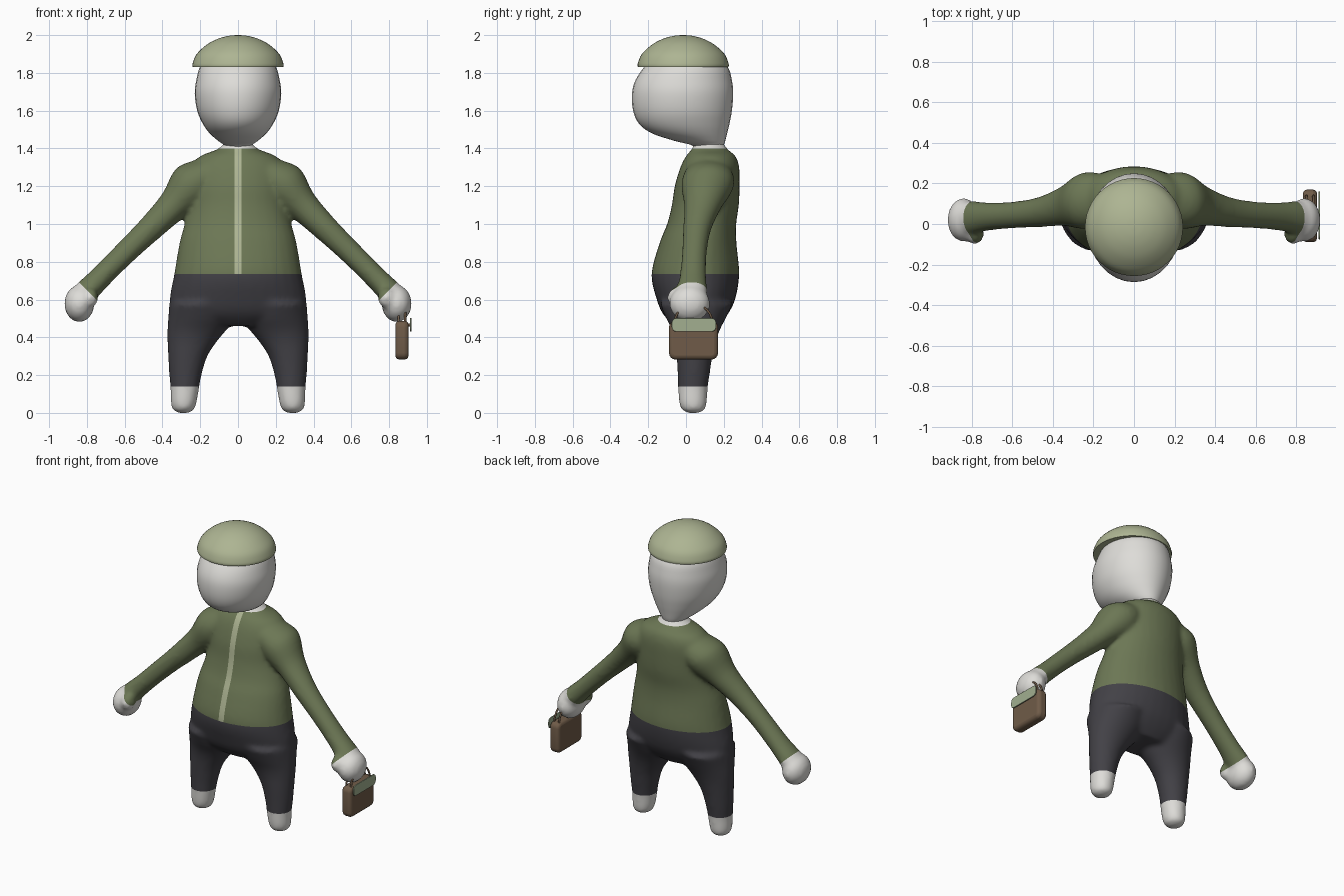
import bpy, bmesh, math
from mathutils import Vector, Matrix

cube = bpy.data.objects.get("Cube")
if cube:
    bpy.data.objects.remove(cube)


def material(name, *rgb):
    mat = bpy.data.materials.new(name)
    mat.use_nodes = True
    colour = (*rgb, 1)
    mat.diffuse_color = colour
    mat.node_tree.nodes["Principled BSDF"].inputs["Base Color"].default_value = colour
    return mat


JACKET = material("olive jacket", .15, .185, .09)
TROUSERS = material("charcoal trousers", .055, .053, .062)
SKIN = material("pale skin", .73, .72, .69)
SAGE = material("sage cloth", .42, .46, .29)
LEATHER = material("brown leather", .16, .105, .065)
FLAP = material("bag flap green", .36, .43, .28)


def add_object(name, mesh, *mats):
    obj = bpy.data.objects.new(name, mesh)
    bpy.context.collection.objects.link(obj)
    for mat in mats:
        mesh.materials.append(mat)
    return obj


def finish(name, bm, *mats):
    bmesh.ops.recalc_face_normals(bm, faces=bm.faces)
    for face in bm.faces:
        face.smooth = True
    mesh = bpy.data.meshes.new(name)
    bm.to_mesh(mesh)
    bm.free()
    return add_object(name, mesh, *mats)


def resample(rows, steps=4):
    """Smooth a list of rows with a spline through every row."""
    pts = [Vector(r) for r in rows]
    out = []
    for i in range(len(pts) - 1):
        a, b = pts[max(i - 1, 0)], pts[i]
        c, d = pts[i + 1], pts[min(i + 2, len(pts) - 1)]
        for s in range(steps):
            t = s / steps
            out.append(b + (c - a) * (t / 2)
                       + (a * 2 - b * 5 + c * 4 - d) * (t * t / 2)
                       + (b * 3 - a - c * 3 + d) * (t ** 3 / 2))
    return out + [pts[-1]]


def loft(bm, rows, tilt=0, sides=32):
    """Rows are centre x, y, z, half width, half depth."""
    across = Vector((math.cos(tilt), 0, math.sin(tilt)))
    rings = []
    for x, y, z, wide, deep in resample(rows):
        ring = []
        for k in range(sides):
            a = math.tau * k / sides
            offset = across * wide * math.cos(a) + Vector((0, deep * math.sin(a), 0))
            ring.append(bm.verts.new(Vector((x, y, z)) + offset))
        rings.append(ring)
    for low, high in zip(rings, rings[1:]):
        for k in range(sides):
            n = (k + 1) % sides
            bm.faces.new((low[k], low[n], high[n], high[k]))
    bm.faces.new(rings[0][::-1])
    bm.faces.new(rings[-1])


def upright(bm, rows):
    """Rows are height, x limits, y limits."""
    loft(bm, [((a + b) / 2, (c + d) / 2, z, (b - a) / 2, (d - c) / 2)
              for z, a, b, c, d in rows])


def ball(bm, centre, size):
    place = Matrix.Translation(centre) @ Matrix.Diagonal((*size, 1))
    bmesh.ops.create_uvsphere(bm, u_segments=24, v_segments=16, radius=1, matrix=place)


# Body: torso, legs, arms and hands fused into one skin
bm = bmesh.new()
torso = [(.46, .2, -.06, .17), (.52, .34, -.12, .22), (.6, .362, -.155, .26),
         (.735, .338, -.183, .282), (.9, .31, -.14, .267), (1.0, .283, -.1, .266),
         (1.1, .262, -.075, .28), (1.2, .26, -.06, .284), (1.3, .25, -.03, .282),
         (1.36, .2, 0, .262), (1.395, .11, .03, .22), (1.43, .07, .045, .2)]
upright(bm, [(z, -w, w, front, back) for z, w, front, back in torso])

leg = [(.58, .02, .363, -.14, .25), (.5, .02, .37, -.105, .21), (.44, .06, .374, -.075, .18),
       (.38, .11, .374, -.058, .158), (.3, .162, .37, -.05, .14), (.2, .193, .364, -.044, .125),
       (.13, .206, .358, -.042, .115), (.05, .22, .355, -.036, .11),
       (.015, .235, .344, -.02, .098), (0, .262, .318, .01, .07)]
arm = [(.14, .12, 1.28, .09, .12), (.24, .115, 1.21, .122, .14), (.34, .09, 1.1, .086, .1),
       (.46, .06, .98, .07, .075), (.59, .045, .855, .062, .066), (.72, .037, .725, .06, .07),
       (.8, .03, .645, .064, .083), (.835, .025, .61, .06, .08)]
for side in (-1, 1):
    upright(bm, [(z, *sorted((side * a, side * b)), c, d) for z, a, b, c, d in leg])
    loft(bm, [(side * x, *rest) for x, *rest in arm], tilt=side * math.pi / 4)
    ball(bm, (side * .84, .02, .578), (.08, .108, .098))
    ball(bm, (side * .785, -.05, .61), (.045, .05, .055))
skin = finish("body_base", bm)
remesh = skin.modifiers.new("Fuse", "REMESH")
remesh.mode = "VOXEL"
remesh.voxel_size = .014
relax = skin.modifiers.new("Relax", "SMOOTH")
relax.factor = .5
relax.iterations = 8
graph = bpy.context.evaluated_depsgraph_get()
bm = bmesh.new()
bm.from_mesh(bpy.data.meshes.new_from_object(skin.evaluated_get(graph)))
bpy.data.objects.remove(skin)

# Clothing edges: cut the skin, then colour the pieces
WAIST, ANKLE, COLLAR, CUFF, ZIP = .735, .14, 1.4, .15, .019
cuts = [((0, 0, h), (0, 0, 1)) for h in (WAIST, ANKLE, COLLAR)]
for side in (-1, 1):
    cuts.append(((side * ZIP, 0, 0), (1, 0, 0)))
    cuts.append(((side * CUFF, 0, 0), (side, 0, -1)))
for point, normal in cuts:
    bmesh.ops.bisect_plane(bm, geom=bm.verts[:] + bm.edges[:] + bm.faces[:],
                           dist=.0005, plane_co=point, plane_no=normal)
bm.normal_update()
for face in bm.faces:
    x, y, z = face.calc_center_median()
    hand = abs(x) > .6 and abs(x) - z > CUFF
    if hand or z < ANKLE or z > COLLAR:
        face.material_index = 2
    elif z < WAIST and abs(x) < .5:
        face.material_index = 1
    elif abs(x) < ZIP and y < .1 and face.normal.y < 0:
        face.material_index = 3
finish("body", bm, JACKET, TROUSERS, SKIN, SAGE)

# Head
bm = bmesh.new()
head = [(1.38, .07, .045, .195), (1.415, .073, .035, .2), (1.44, .105, -.06, .208),
        (1.48, .15, -.18, .218), (1.53, .186, -.248, .23), (1.6, .216, -.28, .243),
        (1.69, .229, -.286, .25), (1.76, .221, -.268, .243), (1.83, .202, -.222, .222),
        (1.89, .16, -.16, .16), (1.93, .08, -.08, .08)]
upright(bm, [(z, -w, w, front, back) for z, w, front, back in head])
finish("head", bm, SKIN)

# Cap: a dome with a flat underside
bm = bmesh.new()
dome = [(0, .24), (.02, .24), (.07, .218), (.12, .163), (.15, .105), (.165, .05), (.169, .006)]
loft(bm, [(0, -.015, 1.831 + h, r, r) for h, r in dome], sides=48)
cap = finish("cap", bm, SAGE)


def box(name, centre, size, bevel, mat):
    bm = bmesh.new()
    bmesh.ops.create_cube(bm, size=1, matrix=Matrix.Translation(centre)
                          @ Matrix.Diagonal((*size, 1)))
    # Round the corners seen from the side, then soften the rest
    edges = [e for e in bm.edges if abs(e.verts[0].co.x - e.verts[1].co.x) > .001]
    bmesh.ops.bevel(bm, geom=edges, offset=bevel, segments=4, profile=.5, affect="EDGES")
    obj = finish(name, bm, mat)
    soft = obj.modifiers.new("Soften", "BEVEL")
    soft.width = min(size) * .3
    soft.segments = 3
    return obj


# Handbag with flap, clasp and two handles
bag = box("handbag", (.868, .04, .385), (.07, .26, .205), .035, LEATHER)
flap = box("handbag_flap", (.914, .042, .466), (.008, .235, .072), .025, FLAP)
clasp = box("handbag_clasp", (.907, .042, .466), (.012, .02, .016), .004, LEATHER)
for number, x in enumerate((.85, .885)):
    curve = bpy.data.curves.new("handle", "CURVE")
    curve.dimensions = "3D"
    curve.bevel_depth = .006
    curve.use_fill_caps = True
    spline = curve.splines.new("POLY")
    spline.points.add(12)
    for k, point in enumerate(spline.points):
        a = math.pi * k / 12
        point.co = (x, .04 - .1 * math.cos(a), .475 + .1 * math.sin(a), 1)
    spline.use_smooth = True
    add_object(f"handbag_handle_{number + 1}", curve, LEATHER)

# Keep the crisp rims sharp
bpy.ops.object.select_all(action="DESELECT")
for obj in (cap, bag, flap, clasp):
    obj.select_set(True)
bpy.context.view_layer.objects.active = cap
bpy.ops.object.shade_smooth_by_angle(angle=math.radians(40))
